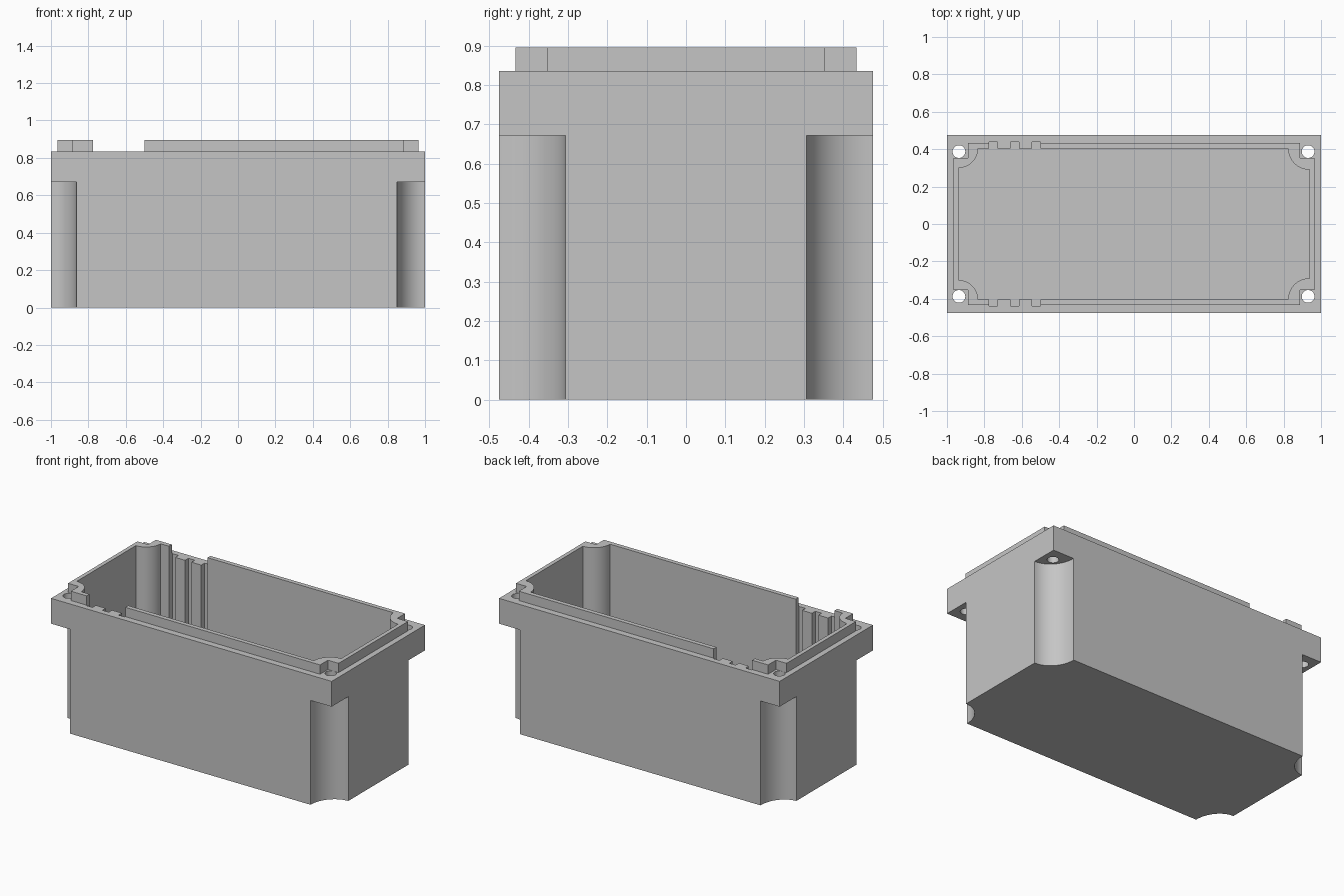
import bpy, bmesh
from math import sin, cos, radians

cube = bpy.data.objects.get("Cube")
if cube:
    bpy.data.objects.remove(cube, do_unlink=True)

grey = bpy.data.materials.new("light grey plastic")
grey.use_nodes = True
colour = (0.56, 0.56, 0.56, 1)
grey.diffuse_color = colour
grey.node_tree.nodes["Principled BSDF"].inputs["Base Color"].default_value = colour

HX, HY = 1.0, 0.475
LEDGE, DECK, TOP, FLOOR = 0.672, 0.835, 0.895, 0.05
CORNERS = [(1, 1), (-1, 1), (-1, -1), (1, -1)]
SLOTS = [(-0.775, -0.73), (-0.66, -0.615), (-0.545, -0.5)]


def prism(name, outline, z0, z1):
    """Extrude a counter-clockwise outline between two heights."""
    bm = bmesh.new()
    base = bm.faces.new([bm.verts.new((x, y, z0)) for x, y in outline])
    ext = bmesh.ops.extrude_face_region(bm, geom=[base])
    for v in ext["geom"]:
        if isinstance(v, bmesh.types.BMVert):
            v.co.z = z1
    bmesh.ops.recalc_face_normals(bm, faces=bm.faces)
    mesh = bpy.data.meshes.new(name)
    bm.to_mesh(mesh)
    bm.free()
    mesh.materials.append(grey)
    obj = bpy.data.objects.new(name, mesh)
    bpy.context.collection.objects.link(obj)
    return obj


def rect(x0, x1, y0, y1):
    return [(x0, y0), (x1, y0), (x1, y1), (x0, y1)]


def ellipse(cx, cy, rx, ry, n=64):
    return [(cx + rx * cos(radians(360 * i / n)), cy + ry * sin(radians(360 * i / n)))
            for i in range(n)]


def combine(target, tool, operation):
    """Apply a boolean and discard the tool."""
    mod = target.modifiers.new("boolean", "BOOLEAN")
    mod.operation, mod.solver, mod.object = operation, "EXACT", tool
    bpy.context.view_layer.objects.active = target
    bpy.ops.object.modifier_apply(modifier=mod.name)
    bpy.data.objects.remove(tool, do_unlink=True)


# Solid block of the housing
housing = prism("housing", rect(-HX, HX, -HY, HY), 0, DECK)

# Raised rim, stepped in around the screw holes
RX, RY, NX, NY = 0.964, 0.433, 0.888, 0.353
rim_outline = []
for k, (sx, sy) in enumerate(CORNERS):
    step = [(RX, NY), (NX, NY), (NX, RY)]
    rim_outline += [(sx * x, sy * y) for x, y in (step if k % 2 == 0 else step[::-1])]
rim = prism("rim", rim_outline, DECK - 0.05, TOP)

# Gap in the rim above the card slots
combine(rim, prism("rim_gap", rect(SLOTS[0][0], SLOTS[-1][1], -HY, HY), DECK - 0.1, TOP + 0.1),
        "DIFFERENCE")
combine(housing, rim, "UNION")

# Cavity with rounded corner bosses and card slots in both long walls
CX, CY, SY = 0.938, 0.404, 0.438
cavity_outline = []
for k, (sx, sy) in enumerate(CORNERS):
    r = 0.114 if sx > 0 else 0.104
    for i in range(17):
        a = radians(270 + 90 * k - 90 * i / 16)
        cavity_outline.append((sx * CX + r * cos(a), sy * CY + r * sin(a)))
    if k % 2 == 0:
        slot_path = [p for a, b in SLOTS
                     for p in ((a, sy * CY), (a, sy * SY), (b, sy * SY), (b, sy * CY))]
        cavity_outline += slot_path[::-1] if sy > 0 else slot_path
combine(housing, prism("cavity", cavity_outline, FLOOR, TOP + 0.1), "DIFFERENCE")

# Corner recesses under the flange, and screw holes through it
for sx, sy in CORNERS:
    rx = 0.15 if sx > 0 else 0.137
    combine(housing, prism("recess", ellipse(sx * HX, sy * HY, rx, 0.169), -0.1, LEDGE),
            "DIFFERENCE")
    hx = 0.931 if sx > 0 else -0.936
    combine(housing, prism("screw_hole", ellipse(hx, sy * 0.387, 0.034, 0.034, 32),
                           LEDGE - 0.1, TOP + 0.1), "DIFFERENCE")

# Smooth curved walls, crisp edges
bpy.ops.object.select_all(action="DESELECT")
housing.select_set(True)
bpy.context.view_layer.objects.active = housing
bpy.ops.object.shade_smooth_by_angle(angle=radians(30))
